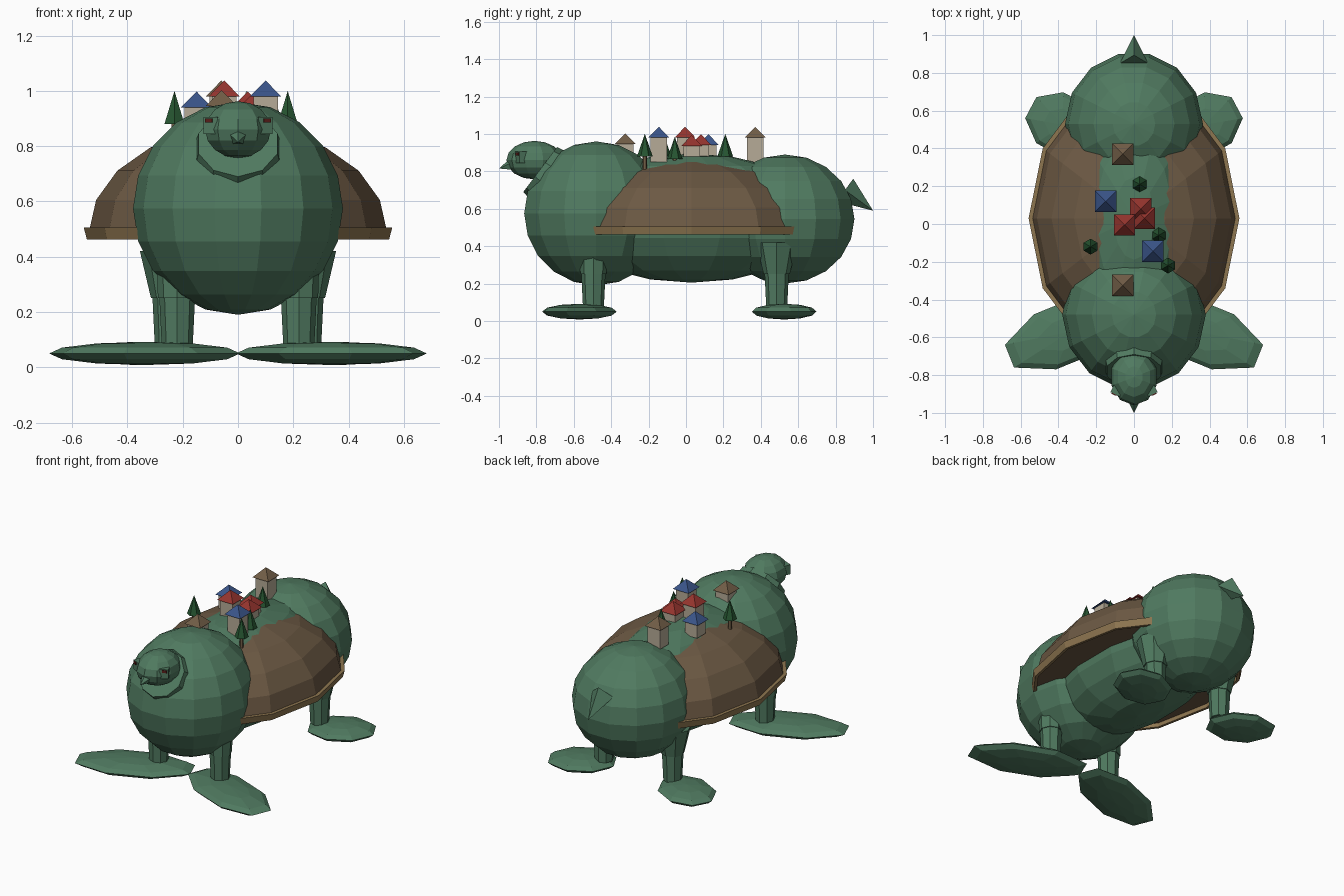
import bpy, bmesh
from math import radians, pi, sin, cos
from mathutils import Matrix, Vector

cube = bpy.data.objects.get("Cube")
if cube:
    bpy.data.objects.remove(cube)


def material(name, r, g, b):
    m = bpy.data.materials.new(name)
    m.use_nodes = True
    m.diffuse_color = (r, g, b, 1)
    m.node_tree.nodes["Principled BSDF"].inputs["Base Color"].default_value = (r, g, b, 1)
    return m


SKIN = material("green skin", .08, .195, .117)
SHELL = material("brown shell", .15, .10, .057)
RIM = material("tan rim", .27, .18, .08)
WALL = material("pale plaster", .47, .41, .31)
RED = material("red roof tiles", .30, .034, .027)
BLUE = material("blue roof tiles", .042, .09, .25)
THATCH = material("brown roof thatch", .165, .11, .062)
LEAF = material("tree green", .019, .089, .03)
EYE = material("dark red eye", .10, .013, .01)


def finish(name, bm, mat, matrix=Matrix()):
    bm.transform(matrix)
    bmesh.ops.recalc_face_normals(bm, faces=bm.faces)
    mesh = bpy.data.meshes.new(name)
    bm.to_mesh(mesh)
    bm.free()
    mesh.materials.append(mat)
    ob = bpy.data.objects.new(name, mesh)
    bpy.context.collection.objects.link(ob)
    return ob


def place(loc, size=(1, 1, 1), turn=0):
    return Matrix.Translation(loc) @ Matrix.Rotation(turn, 4, 'Z') @ Matrix.Diagonal((*size, 1))


def ellipsoid(name, loc, size, mat, segs=14, rings=10, turn=0, spin=0):
    bm = bmesh.new()
    bmesh.ops.create_uvsphere(bm, u_segments=segs, v_segments=rings, radius=1)
    return finish(name, bm, mat, place(loc, size, turn) @ Matrix.Rotation(spin, 4, 'Z'))


def cone(name, start, end, r1, r2, mat, segs=8, spin=0):
    # tapered solid running from start to end
    start, end = Vector(start), Vector(end)
    axis = end - start
    bm = bmesh.new()
    bmesh.ops.create_cone(bm, cap_ends=True, segments=segs, radius1=r1, radius2=r2, depth=axis.length)
    if r2 == 0:
        bmesh.ops.remove_doubles(bm, verts=bm.verts, dist=1e-5)
    turn = axis.to_track_quat('Z', 'Y').to_matrix().to_4x4()
    return finish(name, bm, mat, Matrix.Translation((start + end) / 2) @ turn @ Matrix.Rotation(spin, 4, 'Z'))


def box(name, loc, size, mat, turn=0):
    bm = bmesh.new()
    bmesh.ops.create_cube(bm, size=1)
    return finish(name, bm, mat, place(loc, size, turn))


# Body: three overlapping rounded masses
half = pi / 14
ellipsoid("front_body", (0, -.48, .575), (.38, .395, .385), SKIN, spin=half)
ellipsoid("rear_body", (0, .53, .545), (.365, .38, .345), SKIN, spin=half)
ellipsoid("belly", (0, .03, .55), (.35, .71, .345), SKIN)

# Shell dome: upper half of a sphere with a closed underside
bm = bmesh.new()
bmesh.ops.create_uvsphere(bm, u_segments=12, v_segments=10, radius=1)
cut = bmesh.ops.bisect_plane(bm, geom=bm.verts[:] + bm.edges[:] + bm.faces[:], dist=1e-4,
                             plane_co=(0, 0, 0), plane_no=(0, 0, 1), clear_inner=True)
bmesh.ops.contextual_create(bm, geom=[e for e in bm.edges if e.is_boundary])
finish("shell_dome", bm, SHELL, place((0, .03, .488), (.54, .72, .38)))

# Shell rim: ring swept from a rectangular section
bm = bmesh.new()
loops = []
for i in range(12):
    a = i * pi / 6
    loops.append([bm.verts.new((rx * cos(a), ry * sin(a), z)) for rx, ry, z in
                  ((.53, .71, .462), (.547, .73, .462), (.558, .74, .505), (.53, .71, .505))])
for i in range(12):
    p, q = loops[i - 1], loops[i]
    for j in range(4):
        bm.faces.new((p[j - 1], p[j], q[j], q[j - 1]))
finish("shell_rim", bm, RIM, place((0, .03, 0)))

# Neck, head and beak
cone("neck", (0, -.62, .69), (0, -.78, .81), .19, .15, SKIN, 10)
ellipsoid("head", (0, -.81, .86), (.125, .15, .103), SKIN, 10, 8)
cone("beak", (0, -.88, .85), (0, -1, .815), .06, 0, SKIN, 5)

# Tail
cone("tail", (0, .85, .70), (0, 1, .59), .075, 0, SKIN, 4)

# Paired parts
for side, s in (("left", 1), ("right", -1)):
    box(side + "_eyelid", (s * .085, -.87, .875), (.055, .07, .06), SKIN, s * radians(25))
    box(side + "_eye", (s * .1, -.89, .893), (.028, .032, .016), EYE, s * radians(25))
    for end, x, y, top in (("front", .22, -.495, .075), ("rear", .245, .485, .11)):
        cone(f"{side}_{end}_thigh", (s * x, y, .25), (s * x, y, .42), .07, top, SKIN)
        cone(f"{side}_{end}_shin", (s * x, y, .075), (s * x, y, .28), .056, .066, SKIN)
    ellipsoid(side + "_front_flipper", (s * .338, -.57, .05), (.375, .17, .042), SKIN,
              8, 6, -s * radians(22), pi / 8)
    ellipsoid(side + "_rear_flipper", (s * .375, .525, .05), (.21, .165, .042), SKIN,
              8, 6, s * radians(28), pi / 8)

# Houses: position, eaves height and roof colour
houses = [(-.06, .37, .98, THATCH), (-.15, .12, .94, BLUE), (-.05, -.005, .98, RED),
          (.035, .08, .94, RED), (.055, .03, .935, RED), (.1, -.145, .98, BLUE),
          (-.06, -.325, .945, THATCH)]
for n, (x, y, eaves, roof) in enumerate(houses, 1):
    low = .85
    box(f"house_walls_{n}", (x, y, (low + eaves) / 2), (.088, .088, eaves - low), WALL)
    cone(f"house_roof_{n}", (x, y, eaves), (x, y, eaves + .058), .08, 0, roof, 4, pi / 4)

# Trees
for n, (x, y, low) in enumerate([(.03, .21, .88), (.13, -.06, .865), (-.23, -.12, .88), (.18, -.22, .88)], 1):
    cone(f"tree_{n}", (x, y, low), (x, y, low + .12), .042, 0, LEAF, 6)
    cone(f"tree_trunk_{n}", (x, y, low - .09), (x, y, low), .012, .012, THATCH, 6)
